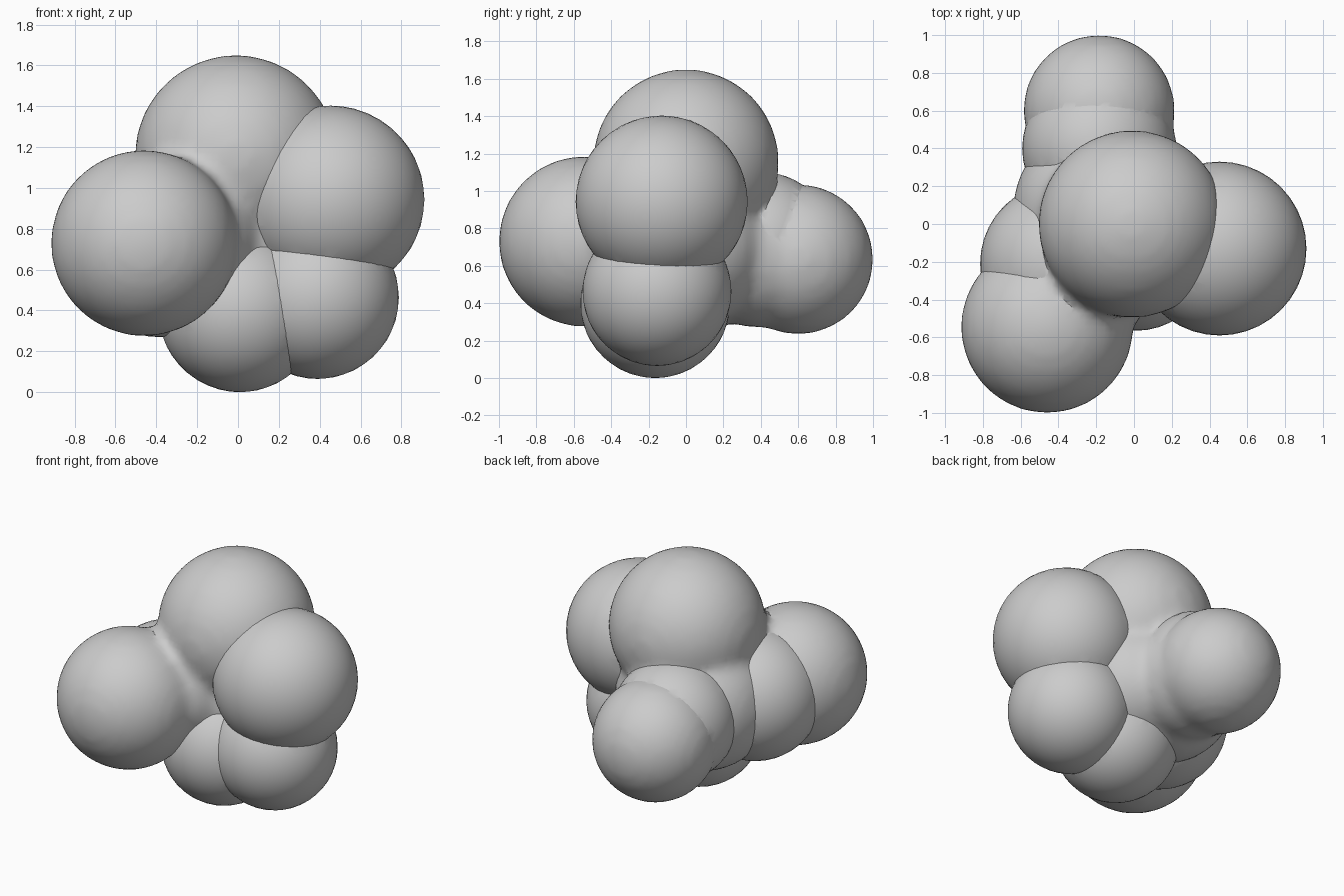
import bpy

if "Cube" in bpy.data.objects:
    bpy.data.objects.remove(bpy.data.objects["Cube"])


def ball(name, c, r):
    bpy.ops.mesh.primitive_ico_sphere_add(subdivisions=4, radius=r, location=c)
    ob = bpy.context.object
    ob.name = name
    return ob


def apply_mods(ob):
    bpy.ops.object.select_all(action='DESELECT')
    ob.select_set(True)
    bpy.context.view_layer.objects.active = ob
    for m in list(ob.modifiers):
        bpy.ops.object.modifier_apply(modifier=m.name)


# Lobes that melt softly into the core
soft = [
    ((-0.01, 0.0, 1.155), 0.497),    # top lobe
    ((-0.46, -0.545, 0.73), 0.457),  # front left lobe
    ((-0.185, 0.60, 0.635), 0.402),  # back lobe
    ((-0.19, 0.08, 0.71), 0.45),     # core
    ((0.02, 0.02, 0.70), 0.42),      # core, right half
    ((-0.27, -0.25, 0.75), 0.39),    # neck to the front left lobe
    ((-0.15, 0.38, 0.65), 0.38),     # neck to the back lobe
]
parts = [ball("soft_lobe", c, r) for c, r in soft]
bpy.ops.object.select_all(action='DESELECT')
for p in parts:
    p.select_set(True)
bpy.context.view_layer.objects.active = parts[0]
bpy.ops.object.join()
body = bpy.context.object
body.name = "clustered_body"
bpy.ops.object.transform_apply(location=True, rotation=True, scale=True)

# Blend the creases between the soft lobes
m = body.modifiers.new("blend", 'REMESH')
m.mode = 'VOXEL'
m.voxel_size = 0.035
s = body.modifiers.new("relax", 'SMOOTH')
s.factor = 0.5
s.iterations = 8
apply_mods(body)

# Lobes that meet the body in a sharp crease
crisp = [
    ("right_lobe", (0.453, -0.13, 0.943), 0.46),
    ("lower_right_lobe", (0.39, -0.155, 0.463), 0.398),
    ("bottom_lobe", (0.01, -0.165, 0.40), 0.40),
    ("left_collar", (-0.385, -0.21, 0.70), 0.43),
    ("back_collar", (-0.19, 0.40, 0.70), 0.402),
]
for name, c, r in crisp:
    lobe = ball(name, c, r)
    b = body.modifiers.new("union", 'BOOLEAN')
    b.operation = 'UNION'
    b.solver = 'EXACT'
    b.object = lobe
    apply_mods(body)
    bpy.data.objects.remove(lobe, do_unlink=True)

bpy.ops.object.shade_smooth_by_angle(angle=0.5)
